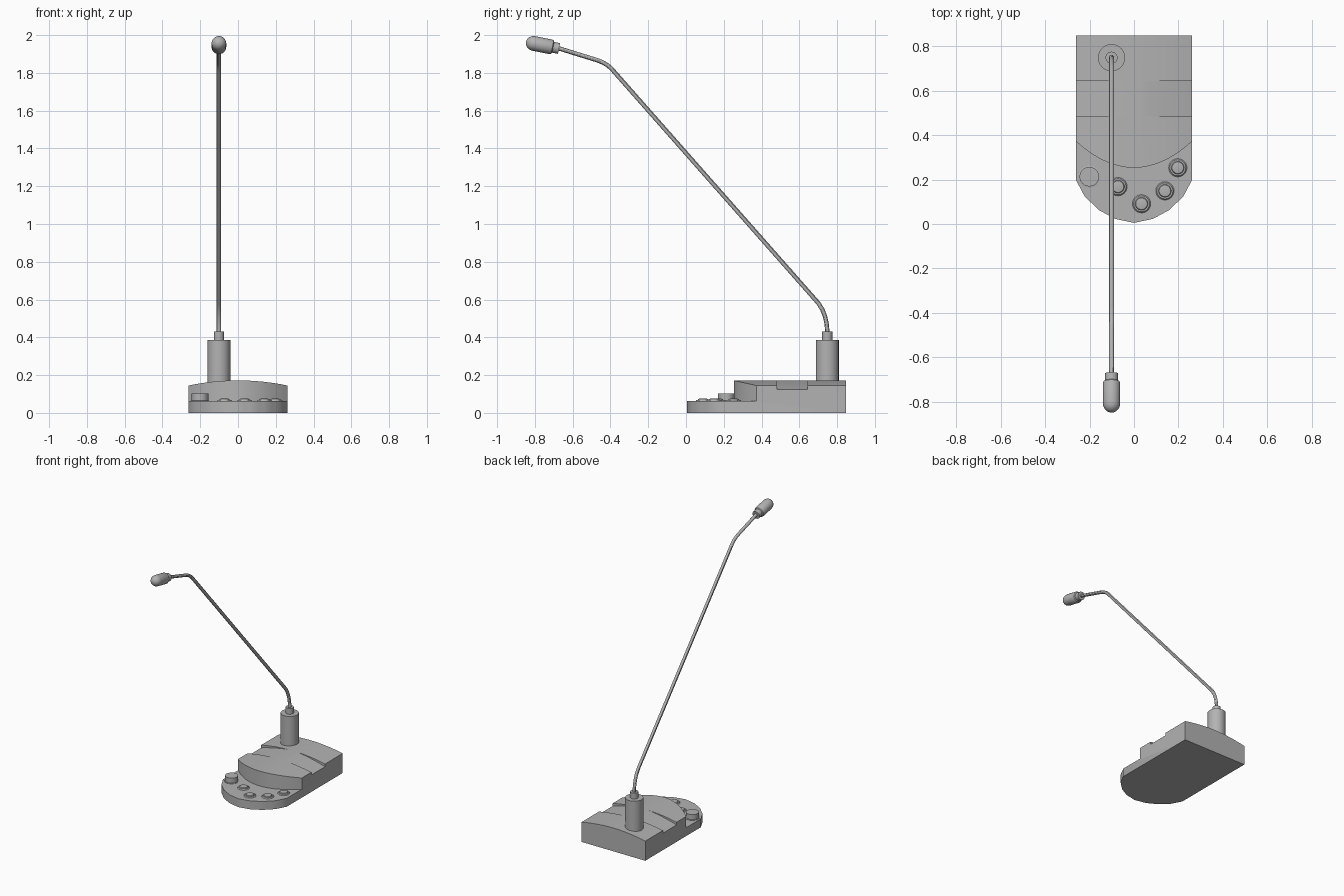
import bpy, bmesh, math
from mathutils import Vector

if "Cube" in bpy.data.objects:
    bpy.data.objects.remove(bpy.data.objects["Cube"])

grey = bpy.data.materials.new("Matte Grey")
grey.use_nodes = True
grey.diffuse_color = (0.45, 0.45, 0.45, 1)
grey.node_tree.nodes["Principled BSDF"].inputs["Base Color"].default_value = (0.45, 0.45, 0.45, 1)


def finish(name, bm, angle=30):
    bmesh.ops.remove_doubles(bm, verts=bm.verts, dist=1e-5)
    bmesh.ops.recalc_face_normals(bm, faces=bm.faces)
    me = bpy.data.meshes.new(name)
    bm.to_mesh(me)
    bm.free()
    me.materials.append(grey)
    ob = bpy.data.objects.new(name, me)
    bpy.context.collection.objects.link(ob)
    bpy.ops.object.select_all(action='DESELECT')
    ob.select_set(True)
    bpy.context.view_layer.objects.active = ob
    bpy.ops.object.shade_smooth_by_angle(angle=math.radians(angle))
    return ob


def loft(bm, rings, closed_ends=True):
    """Join equal-length closed rings of points, capping both ends."""
    vs = [[bm.verts.new(p) for p in r] for r in rings]
    for a, b in zip(vs, vs[1:]):
        for i in range(len(a)):
            j = (i + 1) % len(a)
            bm.faces.new((a[i], a[j], b[j], b[i]))
    bm.faces.new(vs[0])
    bm.faces.new(vs[-1])


def lathe(name, profile, origin, axis=(0, 0, 1), sides=24):
    """Turn (radius, distance) pairs round an axis."""
    rot = Vector((0, 0, 1)).rotation_difference(Vector(axis).normalized())
    bm = bmesh.new()
    loft(bm, [[Vector(origin) + rot @ Vector((r * math.cos(k * math.tau / sides),
                                             r * math.sin(k * math.tau / sides), h))
               for k in range(sides)] for r, h in profile])
    return finish(name, bm)


# Base: side profile swept across the width, with rounded nose, arched top and tapering groove
W, NOSE = 0.261, [(0, 0.005), (0.085, 0.023), (0.157, 0.062), (0.222, 0.124), (0.261, 0.198)]


def nose_y(x):
    for (x0, y0), (x1, y1) in zip(NOSE, NOSE[1:]):
        if x <= x1:
            return y0 + (y1 - y0) * (x - x0) / (x1 - x0)
    return NOSE[-1][1]


def section(x):
    a = abs(x)
    t = (a / W) ** 2
    front, step = nose_y(a), 0.253 + 0.119 * t
    top = 0.172 - 0.027 * t
    floor = top - 0.02 * max(0, (a - 0.04) / (W - 0.04))
    prof = [(front, 0), (front, 0.062), (step, 0.062), (step, top), (0.483, top), (0.483, floor),
            (0.643, floor), (0.643, top), (0.848, top), (0.848, 0)]
    return [(x, y, z) for y, z in prof]


half = sorted({p[0] for p in NOSE} | {0.03, 0.04, 0.06, 0.11, 0.135, 0.18, 0.2, 0.24})
bm = bmesh.new()
loft(bm, [section(x) for x in [-x for x in reversed(half[1:])] + half])
bmesh.ops.dissolve_degenerate(bm, dist=1e-5, edges=bm.edges)
finish("base", bm)

# Controls on the low front deck
lathe("volume_knob", [(0.05, 0), (0.05, 0.003), (0.044, 0.004), (0.044, 0.041)], (-0.201, 0.213, 0.061))
for i, (x, y) in enumerate([(-0.072, 0.168), (0.034, 0.091), (0.139, 0.149), (0.197, 0.253)]):
    lathe(f"button_{i + 1}", [(0.042, 0), (0.036, 0.007), (0.029, 0.007), (0.026, 0.013), (0.014, 0.015)],
          (x, y, 0.061))

# Neck socket and collar
MX = -0.101
lathe("neck_socket", [(0.061, 0.15), (0.061, 0.387)], (MX, 0.748, 0))
lathe("neck_collar", [(0.027, 0.38), (0.027, 0.43)], (MX, 0.748, 0))

# Gooseneck: tube following straight runs joined by soft bends
path = [(0.747, 0.42), (0.747, 0.445), (0.744, 0.475), (0.736, 0.51), (0.722, 0.547), (0.70, 0.582),
        (-0.38, 1.806), (-0.395, 1.823), (-0.415, 1.84), (-0.44, 1.855), (-0.47, 1.867), (-0.69, 1.935)]
pts = [Vector((MX, y, z)) for y, z in path]
rings = []
for i, p in enumerate(pts):
    d = (pts[min(i + 1, len(pts) - 1)] - pts[max(i - 1, 0)]).normalized()
    side, up = Vector((1, 0, 0)), d.cross(Vector((1, 0, 0)))
    rings.append([p + 0.0115 * (math.cos(k * math.tau / 12) * side + math.sin(k * math.tau / 12) * up)
                  for k in range(12)])
bm = bmesh.new()
loft(bm, rings)
finish("gooseneck", bm)

# Microphone head: collar, body and rounded tip
dome = [(0.039 * math.cos(a), 0.137 + 0.042 * math.sin(a))
        for a in [math.radians(d) for d in (0, 15, 30, 45, 60, 75, 88)]]
lathe("microphone_head", [(0.029, 0), (0.029, 0.032), (0.036, 0.036), (0.039, 0.044)] + dome,
      (MX, -0.672, 1.929), (0, -1, 0.2))
